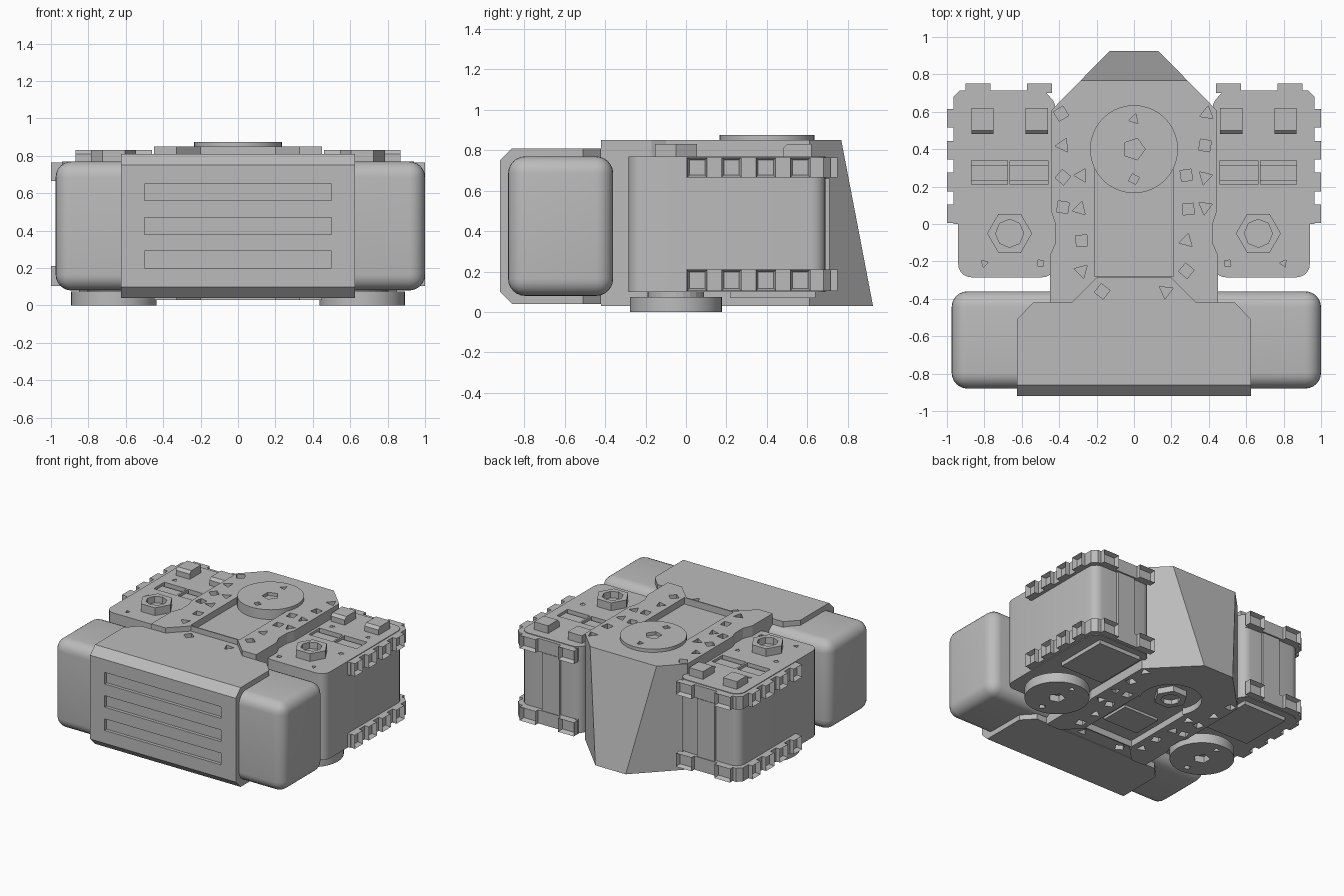
import bpy, bmesh, math, random
from mathutils import Matrix

random.seed(4)
if "Cube" in bpy.data.objects:
    bpy.data.objects.remove(bpy.data.objects["Cube"], do_unlink=True)

grey = bpy.data.materials.new("plain grey")
grey.use_nodes = True
grey.diffuse_color = (0.5, 0.5, 0.5, 1)
grey.node_tree.nodes["Principled BSDF"].inputs["Base Color"].default_value = (0.5, 0.5, 0.5, 1)


def finish(name, bm):
    bmesh.ops.recalc_face_normals(bm, faces=bm.faces)
    mesh = bpy.data.meshes.new(name)
    bm.to_mesh(mesh)
    bm.free()
    mesh.materials.append(grey)
    obj = bpy.data.objects.new(name, mesh)
    bpy.context.collection.objects.link(obj)
    return obj


def add_prism(bm, pts, z0, z1):
    low = [bm.verts.new((x, y, z0)) for x, y in pts]
    high = [bm.verts.new((x, y, z1)) for x, y in pts]
    bm.faces.new(low[::-1])
    bm.faces.new(high)
    for i in range(len(pts)):
        j = (i + 1) % len(pts)
        bm.faces.new((low[i], low[j], high[j], high[i]))


def prism(name, pts, z0, z1):
    bm = bmesh.new()
    add_prism(bm, pts, z0, z1)
    return finish(name, bm)


def rect(x0, x1, y0, y1):
    return [(x0, y0), (x1, y0), (x1, y1), (x0, y1)]


def ring(cx, cy, r, n, turn=0.0):
    return [(cx + r * math.cos(turn + math.tau * i / n),
             cy + r * math.sin(turn + math.tau * i / n)) for i in range(n)]


def mirrored(half):
    return half + [(-x, y) for x, y in reversed(half)]


def bake(obj):
    deps = bpy.context.evaluated_depsgraph_get()
    mesh = bpy.data.meshes.new_from_object(obj.evaluated_get(deps))
    obj.modifiers.clear()
    obj.data = mesh


def cut(obj, *cutters):
    for c in cutters:
        mod = obj.modifiers.new("cut", "BOOLEAN")
        mod.operation, mod.solver, mod.object = "DIFFERENCE", "EXACT", c
        bake(obj)
        bpy.data.objects.remove(c, do_unlink=True)


def holes(points, r, z0, z1):
    bm = bmesh.new()
    for i, (x, y) in enumerate(points):
        add_prism(bm, ring(x, y, r, 3 + i % 2, random.uniform(0, 6)), z0, z1)
    return finish("hole_cutter", bm)


def bevel(obj, width, segments, rule=None):
    bm = bmesh.new()
    bm.from_mesh(obj.data)
    edges = [e for e in bm.edges if rule is None or rule(e.verts[0].co, e.verts[1].co)]
    bmesh.ops.bevel(bm, geom=edges, offset=width, segments=segments,
                    profile=0.5, affect="EDGES")
    bm.to_mesh(obj.data)
    bm.free()


def smooth(obj):
    bpy.ops.object.select_all(action="DESELECT")
    obj.select_set(True)
    bpy.context.view_layer.objects.active = obj
    bpy.ops.object.shade_smooth_by_angle(angle=math.radians(35))


def upright(a, b):
    return abs(a.z - b.z) > 0.05


def hook(name, pts, z0, z1, axis, sign):
    # Clip block with a sunken socket in its outward face
    bm = bmesh.new()
    add_prism(bm, pts, z0, z1)
    bmesh.ops.recalc_face_normals(bm, faces=bm.faces)
    out = [f for f in bm.faces if f.normal[axis] * sign > 0.9]
    bmesh.ops.inset_region(bm, faces=out, thickness=0.017)
    bmesh.ops.translate(bm, verts=out[0].verts,
                        vec=[-0.035 * sign if i == axis else 0 for i in range(3)])
    return finish(name, bm)


# Battery with rounded edges
battery = prism("battery_pack", rect(-0.975, 1.0, -0.88, -0.36), 0.08, 0.77)
bevel(battery, 0.085, 6)
smooth(battery)

# Front bracket with three vents
bracket = prism("front_bracket", mirrored(
    [(0.625, -0.92), (0.625, -0.51), (0.54, -0.42)]), 0.04, 0.81)
bevel(bracket, 0.06, 1, lambda a, b: a.y < -0.9 and b.y < -0.9 and not upright(a, b))
for z in (0.2, 0.38, 0.56):
    cut(bracket, prism("vent_cutter", rect(-0.5, 0.5, -1, -0.895), z, z + 0.09))

# Central housing with a sloping tail
body = prism("central_housing", mirrored(
    [(0.45, -0.42), (0.45, -0.17), (0.42, -0.1), (0.42, 0.0), (0.44, 0.06),
     (0.44, 0.61), (0.13, 0.925)]), 0.03, 0.85)
for v in body.data.vertices:
    if v.co.z > 0.8 and v.co.y > 0.9:
        v.co.x = math.copysign(0.285, v.co.x)
        v.co.y = 0.768
tongue = mirrored([(0.35, -0.44), (0.2, -0.29)])
cut(body,
    prism("tongue_cutter", tongue, 0.81, 1),
    prism("lower_tongue_cutter", tongue, -1, 0.045),
    prism("recess_cutter", rect(-0.21, 0.21, -0.28, 0.3), 0.80, 1),
    prism("lower_recess_cutter", rect(-0.21, 0.21, -0.28, 0.3), -1, 0.08),
    prism("lower_socket_cutter", ring(0, 0.4, 0.22, 32), -1, 0.08))
screws = [(s * x, y) for s in (1, -1) for x, y in (
    (0.39, 0.59), (0.38, 0.42), (0.38, 0.25), (0.28, 0.26), (0.38, 0.09),
    (0.29, 0.08), (0.28, -0.09), (0.28, -0.25), (0.17, -0.36))]
cut(body, holes(screws, 0.042, 0.77, 1), holes(screws, 0.042, -1, 0.1))

# Turning plate and lower hub of the central servo
plate = prism("top_turntable", ring(0, 0.4, 0.235, 40), 0.79, 0.875)
cut(plate, holes([(0, 0.56), (0, 0.24)], 0.03, 0.82, 1),
    prism("hub_cutter", ring(0, 0.4, 0.06, 5), 0.82, 1))
smooth(plate)
hub = prism("lower_hub", ring(0, 0.4, 0.12, 6), 0.035, 0.1)
cut(hub, prism("hub_cutter", ring(0, 0.4, 0.07, 8), -1, 0.07))
prism("lower_label_plate", rect(-0.15, 0.15, -0.15, 0.08), 0.06, 0.09)

# Side servos
for s, side in ((1, "left"), (-1, "right")):
    def part(name, x0, x1, y0, y1, z0, z1):
        return prism(f"{side}_{name}", rect(*sorted((s * x0, s * x1)), y0, y1), z0, z1)

    case = part("servo_case", 0.42, 0.94, -0.285, 0.69, 0.1, 0.77)
    bevel(case, 0.07, 5, upright)
    small = [(s * x, y) for x, y in ((0.5, 0.08), (0.83, 0.08), (0.8, -0.21),
                                     (0.5, -0.21), (0.83, 0.41), (0.52, 0.41))]
    cut(case, holes(small, 0.022, 0.74, 1),
        part("slot_cutter", 0.46, 0.87, 0.21, 0.34, 0.72, 1))
    smooth(case)
    part("slot_bar", 0.46, 0.87, 0.23, 0.315, 0.71, 0.75)
    part("slot_rib", 0.663, 0.677, 0.21, 0.34, 0.71, 0.77)
    part("back_panel", 0.59, 0.74, 0.67, 0.71, 0.21, 0.66)

    # Rims and clip hooks, above and below
    for level, z0, z1 in (("upper", 0.665, 0.765), ("lower", 0.105, 0.21)):
        rim = part(f"{level}_rim", 0.45, 0.965, 0.0, 0.715, z0, z1)
        bevel(rim, 0.035, 1, lambda a, b: upright(a, b) and a.y > 0.7)
        if level == "upper":
            cut(rim, part("slot_cutter", 0.46, 0.87, 0.21, 0.34, 0.6, 1))
        for i in range(4):
            y = 0.0 + 0.17 * i
            hook(f"{side}_{level}_clip_{i}",
                 rect(*sorted((s * 0.94, s * 1.0)), y + 0.005, y + 0.125 - 0.02),
                 z0, z1, 0, s)
        for x in (0.505, 0.835):
            hook(f"{side}_{level}_back_clip", rect(s * x - 0.067, s * x + 0.067, 0.7, 0.75),
                 z0, z1, 1, 1)

    # Raised blocks and horn nut on top
    for x in (0.52, 0.81):
        block = part("top_block", x - 0.06, x + 0.06, 0.48, 0.62, 0.75, 0.83)
        bevel(block, 0.02, 1, lambda a, b: a.z > 0.8 and b.z > 0.8 and a.y < 0.5 and b.y < 0.5)
    nut = prism(f"{side}_nut", ring(s * 0.665, -0.05, 0.12, 6), 0.75, 0.83)
    cut(nut, prism("nut_cutter", ring(s * 0.665, -0.05, 0.075, 8), 0.78, 1))

    # Wheel disc and label plate underneath
    wheel = prism(f"{side}_wheel_disc", ring(s * 0.665, -0.05, 0.228, 40), 0.0, 0.075)
    cut(wheel, holes([(s * 0.665, 0.11), (s * 0.665, -0.21)], 0.028, -1, 0.05),
        prism("hub_cutter", ring(s * 0.665, -0.05, 0.06, 5), -1, 0.05))
    smooth(wheel)
    prism(f"{side}_wheel_axle", ring(s * 0.665, -0.05, 0.14, 24), 0.05, 0.15)
    part("lower_label_plate", 0.48, 0.85, 0.22, 0.64, 0.07, 0.12)
